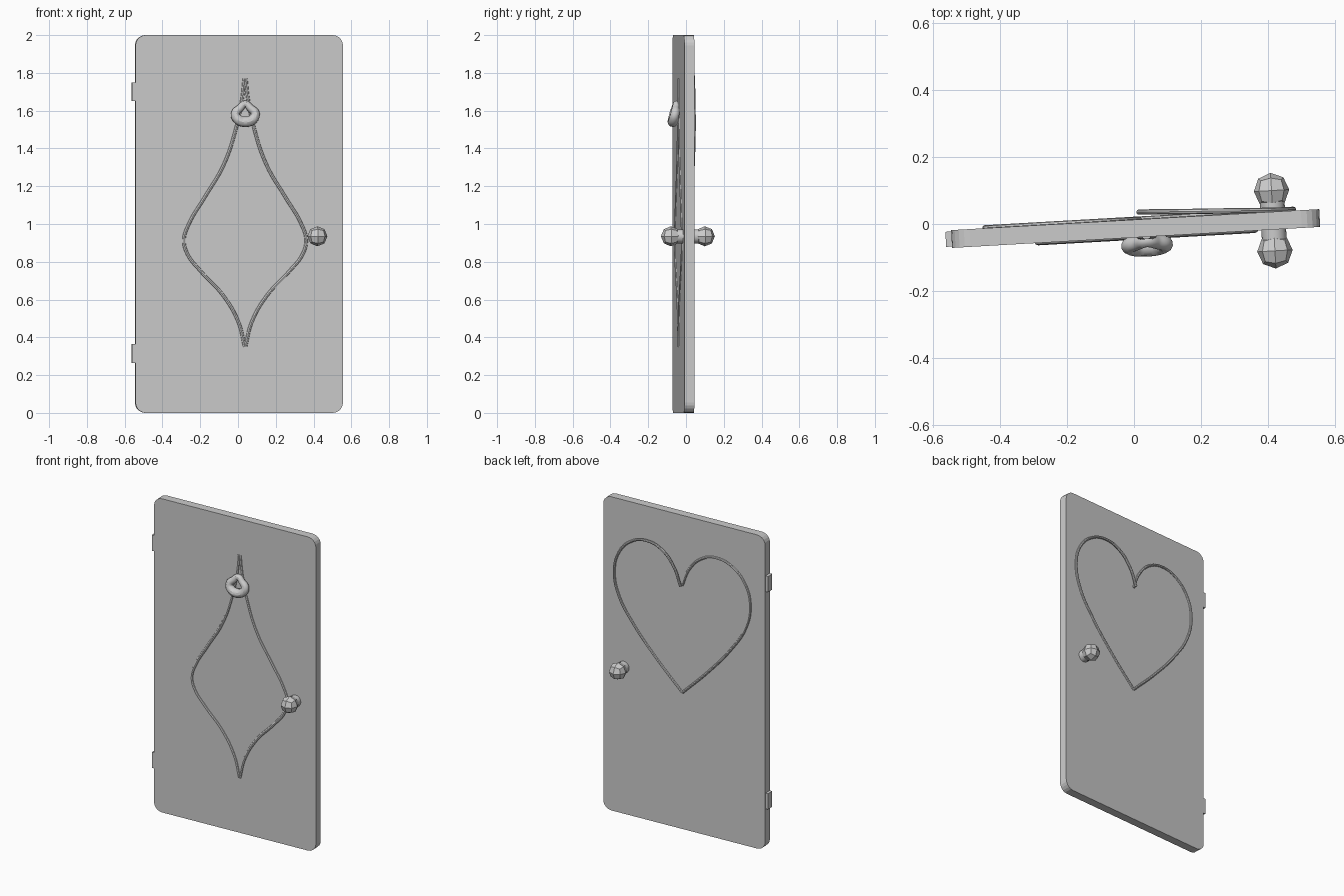
import bpy, bmesh, math
from mathutils import Matrix

if "Cube" in bpy.data.objects:
    bpy.data.objects.remove(bpy.data.objects["Cube"])

# Door stands slightly ajar: everything is built flat, then swung by this frame
FRAME = Matrix.Translation((0.005, -0.0135, 0)) @ Matrix.Rotation(math.atan(0.057), 4, 'Z')
HALF = 0.0265  # half slab thickness


def place(name, bm, smooth=False):
    me = bpy.data.meshes.new(name)
    bmesh.ops.recalc_face_normals(bm, faces=bm.faces)
    for f in bm.faces:
        f.smooth = smooth
    bm.to_mesh(me)
    bm.free()
    ob = bpy.data.objects.new(name, me)
    bpy.context.collection.objects.link(ob)
    ob.matrix_world = FRAME
    return ob


def box(name, x, y, z, sx, sy, sz):
    bm = bmesh.new()
    bmesh.ops.create_cube(bm, size=1, matrix=Matrix.Translation((x, y, z)) @ Matrix.Diagonal((sx, sy, sz, 1)))
    return place(name, bm)


def tube(name, splines, depth, cyclic=False, res=8, sides=2):
    """splines: lists of (x, y, z, radius factor)"""
    cu = bpy.data.curves.new(name, 'CURVE')
    cu.dimensions = '3D'
    cu.bevel_depth, cu.bevel_resolution, cu.resolution_u = depth, sides, res
    cu.use_fill_caps = not cyclic
    for pts in splines:
        sp = cu.splines.new('BEZIER')
        sp.bezier_points.add(len(pts) - 1)
        sp.use_cyclic_u = cyclic
        for p, (x, y, z, r) in zip(sp.bezier_points, pts):
            p.co, p.radius = (x, y, z), r
            p.handle_left_type = p.handle_right_type = 'AUTO'
    ob = bpy.data.objects.new(name, cu)
    bpy.context.collection.objects.link(ob)
    ob.matrix_world = FRAME
    bpy.ops.object.select_all(action='DESELECT')
    ob.select_set(True)
    bpy.context.view_layer.objects.active = ob
    bpy.ops.object.convert(target='MESH')
    bpy.ops.object.shade_smooth_by_angle()
    return ob


# Door slab with rounded corners
bm = bmesh.new()
R, W = 0.055, 0.55
outline = []
for cx, cz, a0 in ((W - R, 2 - R, 0), (R - W, 2 - R, 90), (R - W, R, 180), (W - R, R, 270)):
    for i in range(6):
        a = math.radians(a0 + i * 18)
        outline.append(bm.verts.new((cx + R * math.cos(a), -HALF, cz + R * math.sin(a))))
face = bm.faces.new(outline)
ext = bmesh.ops.extrude_face_region(bm, geom=[face])
bmesh.ops.translate(bm, vec=(0, 2 * HALF, 0), verts=[v for v in ext['geom'] if isinstance(v, bmesh.types.BMVert)])
place("door_slab", bm)

# Hinges on the left edge
for name, z in (("lower_hinge", 0.315), ("upper_hinge", 1.70)):
    box(name, -0.555, 0, z, 0.025, 0.045, 0.10)

# Low-poly knobs and spindle
KX, KZ = 0.411, 0.935
for name, s in (("front_knob", -1), ("back_knob", 1)):
    bm = bmesh.new()
    bmesh.ops.create_cube(bm, size=2)
    bmesh.ops.subdivide_edges(bm, edges=bm.edges[:], cuts=1, use_grid_fill=True)
    for v in bm.verts:
        v.co = v.co.normalized() * 0.053
    bmesh.ops.translate(bm, vec=(KX, s * 0.09, KZ), verts=bm.verts)
    place(name, bm)
bm = bmesh.new()
bmesh.ops.create_cone(bm, cap_ends=True, segments=16, radius1=0.037, radius2=0.037, depth=0.15,
                      matrix=Matrix.Translation((KX, 0, KZ)) @ Matrix.Rotation(math.pi / 2, 4, 'X'))
spindle = place("knob_spindle", bm, True)
spindle.select_set(True)
bpy.context.view_layer.objects.active = spindle
bpy.ops.object.shade_smooth_by_angle()

# Diamond moulding on the front, two mirrored halves
half = [(0.002, 0.35), (0.035, 0.48), (0.115, 0.62), (0.235, 0.75), (0.305, 0.84), (0.324, 0.915),
        (0.298, 1.0), (0.215, 1.14), (0.115, 1.31), (0.047, 1.51), (0.016, 1.66), (0.004, 1.77)]
tube("diamond_moulding", [[(0.031 + s * x, -HALF + 0.003, z, 1) for x, z in half] for s in (-1, 1)], 0.010)

# Teardrop knocker ring, thicker at the bottom
ring = [(0, 1.635, 0.75), (0.028, 1.613, 0.85), (0.053, 1.583, 1.0), (0.038, 1.553, 1.1), (0, 1.541, 1.15)]
ring += [(-x, z, r) for x, z, r in ring[-2:0:-1]]
tube("knocker_ring", [[(0.031 + x, -HALF - 0.032 + 0.2 * (z - 1.54), z, r) for x, z, r in ring]],
     0.024, cyclic=True, sides=4)

# Heart moulding on the back; the right half stands proud near the notch
lobe = [(0.0, 1.555), (0.045, 1.665), (0.13, 1.755), (0.23, 1.785), (0.34, 1.755), (0.43, 1.66),
        (0.461, 1.53), (0.43, 1.385), (0.33, 1.225), (0.18, 1.05), (0.0, 0.87)]
lift = [0.022, 0.02, 0.016, 0.012, 0.007, 0.004, 0.004, 0.003, 0.002, 0.001, 0.001]
tube("heart_moulding", [
    [(0.012 + x, HALF + d, z, 1) for (x, z), d in zip(lobe, lift)],
    [(0.012 - x, HALF + 0.001, z, 1) for x, z in lobe]], 0.008)
